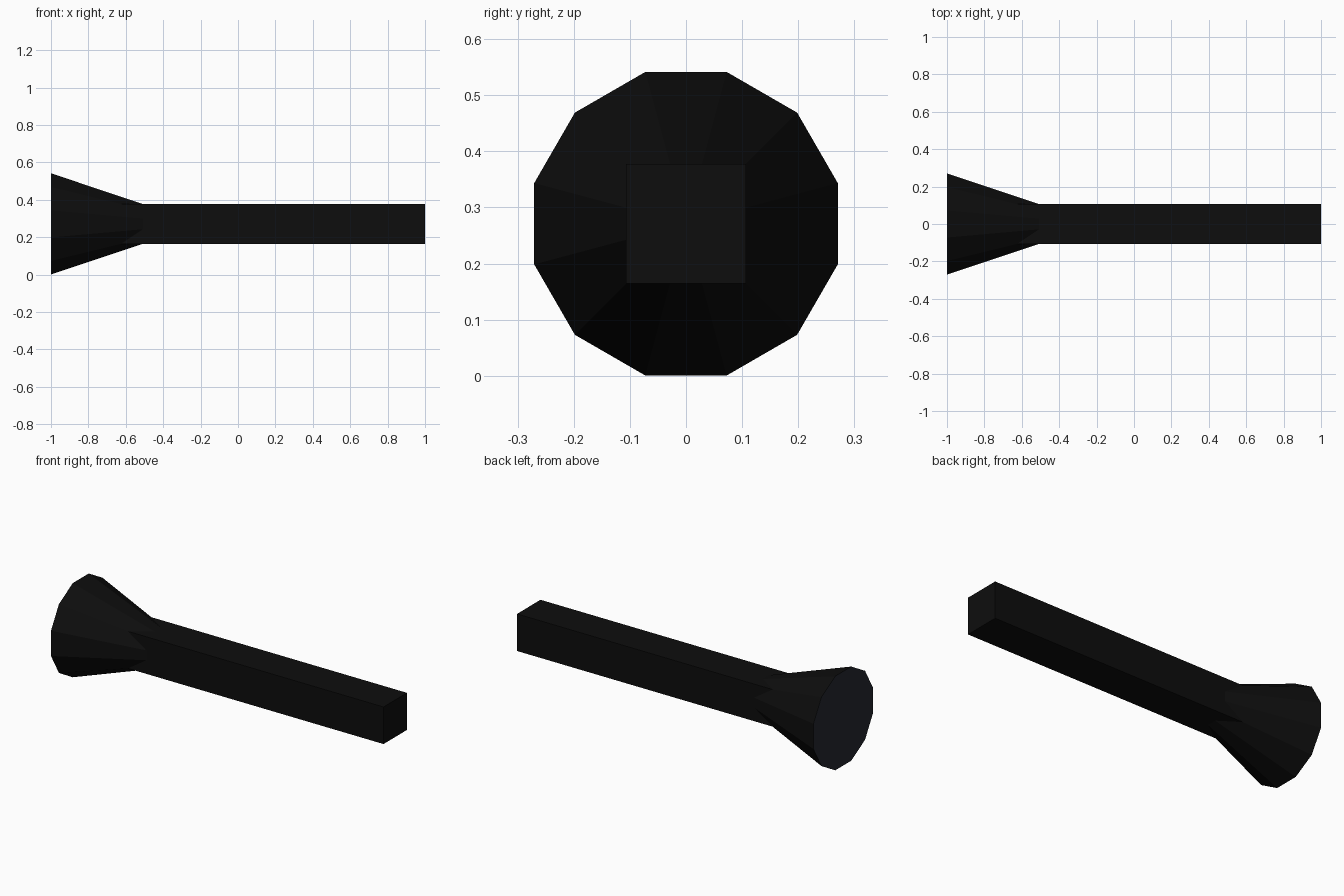
import bpy, bmesh, math
from mathutils import Matrix

if "Cube" in bpy.data.objects:
    bpy.data.objects.remove(bpy.data.objects["Cube"])

CZ = 0.271                      # height of the long axis
SIDES = 12
C15 = math.cos(math.pi / SIDES)  # flat distance to corner radius


def material(name, rgb):
    m = bpy.data.materials.new(name)
    m.diffuse_color = (*rgb, 1)
    m.use_nodes = True
    m.node_tree.nodes["Principled BSDF"].inputs["Base Color"].default_value = m.diffuse_color
    return m


def finish(name, bm, *mats):
    bmesh.ops.recalc_face_normals(bm, faces=bm.faces)
    me = bpy.data.meshes.new(name)
    bm.to_mesh(me)
    bm.free()
    for m in mats:
        me.materials.append(m)
    ob = bpy.data.objects.new(name, me)
    bpy.context.collection.objects.link(ob)
    return ob


black = material("black body", (0.004, 0.004, 0.004))
glass = material("dark grey lens", (0.018, 0.021, 0.029))

# Square handle, starting inside the flared head
x0, x1, w = -0.72, 1.0, 0.213
bm = bmesh.new()
bmesh.ops.create_cube(bm, size=1, matrix=Matrix.Translation(((x0 + x1) / 2, 0, CZ))
                      @ Matrix.Diagonal((x1 - x0, w, w, 1)))
finish("handle", bm, black)

# Flared twelve-sided head, flats facing up, down and sideways; tip buried in the handle
h0, h1 = -1.0, -0.42
bm = bmesh.new()
bmesh.ops.create_cone(bm, cap_ends=True, segments=SIDES, radius1=0.2705 / C15,
                      radius2=0.077 / C15, depth=h1 - h0,
                      matrix=Matrix.Translation(((h0 + h1) / 2, 0, CZ))
                      @ Matrix.Rotation(math.pi / 2, 4, 'Y')
                      @ Matrix.Rotation(math.pi / SIDES, 4, 'Z'))
# Lens is the wide end face
for f in bm.faces:
    f.material_index = int(f.calc_center_median().x < h0 + 0.01)
finish("flared_head", bm, black, glass)
